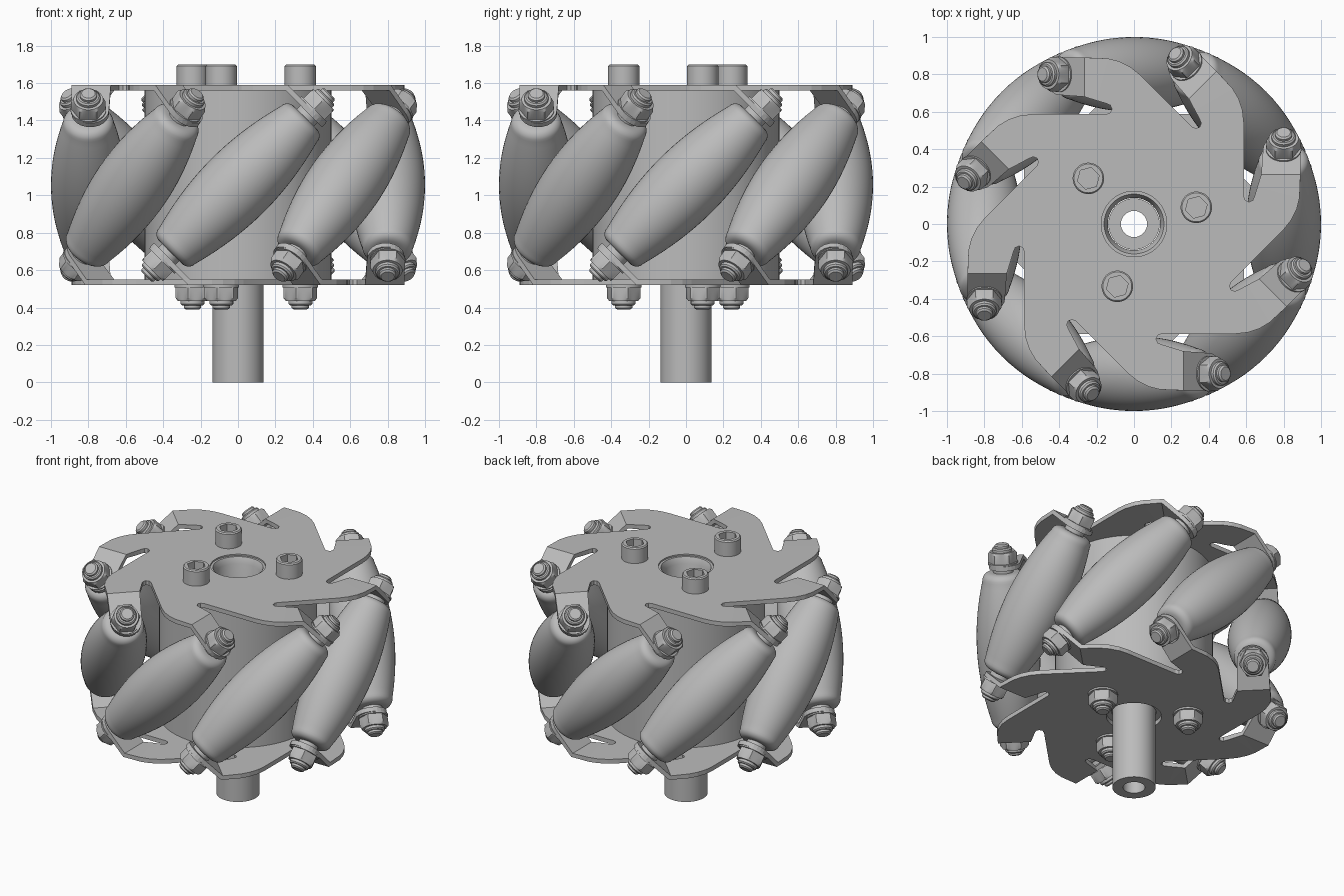
import bpy, bmesh
from math import pi, cos, sin, sqrt, radians
from mathutils import Matrix, Vector

old = bpy.data.objects.get("Cube")
if old:
    bpy.data.objects.remove(old, do_unlink=True)

GREY = (0.5, 0.5, 0.5, 1)
metal = bpy.data.materials.new("plain grey")
metal.use_nodes = True
metal.diffuse_color = GREY
metal.node_tree.nodes["Principled BSDF"].inputs["Base Color"].default_value = GREY

MID = 1.055      # height of the wheel's middle
AXIS = 0.8       # distance of the roller axes from the wheel axis
PLATE = 0.52     # plate height above or below the middle
STEP = pi / 4    # eight rollers


def finish_mesh(name, bm, smooth=True):
    bmesh.ops.recalc_face_normals(bm, faces=bm.faces)
    mesh = bpy.data.meshes.new(name)
    bm.to_mesh(mesh)
    bm.free()
    mesh.materials.append(metal)
    if smooth:
        mesh.shade_smooth()
        mesh.set_sharp_from_angle(angle=radians(32))
    return mesh


def place(name, mesh, matrix=Matrix()):
    obj = bpy.data.objects.new(name, mesh)
    bpy.context.collection.objects.link(obj)
    obj.matrix_world = matrix
    return obj


def lathe(name, profile, segs=48, closed=False):
    """Revolve (radius, height) points; a third item 'hex' makes that ring six-sided."""
    bm = bmesh.new()
    rings = []
    for r, z, *kind in profile:
        ring = []
        for i in range(segs):
            a = 2 * pi * i / segs
            rad = r / cos((a % (pi / 3)) - pi / 6) if kind else r
            ring.append(bm.verts.new((rad * cos(a), rad * sin(a), z)))
        rings.append(ring)
    pairs = list(zip(rings, rings[1:]))
    if closed:
        pairs.append((rings[-1], rings[0]))
    for low, high in pairs:
        for i in range(segs):
            j = (i + 1) % segs
            bm.faces.new((low[i], low[j], high[j], high[i]))
    if not closed:
        bm.faces.new(rings[0])
        bm.faces.new(rings[-1])
    return finish_mesh(name, bm)


def plate_mesh():
    """Pinwheel side plate with a bent tab on each of its eight arms."""
    arm = [(0.52, -0.31), (0.80, -0.03), (0.84, 0.02), (0.87, 0.08), (0.885, 0.14),
           (0.89, 0.26), (0.68, 0.26), (0.66, 0.20), (0.645, 0.15), (0.635, 0.127),
           (0.615, 0.118), (0.595, 0.128)]
    bend = 5
    bm = bmesh.new()
    outline, tabs = [], []
    for k in range(8):
        rot = Matrix.Rotation(k * STEP, 4, "Z")
        verts = [bm.verts.new(rot @ Vector((x, y, 0))) for x, y in arm]
        outline += verts
        # tab slopes down at 45 degrees and ends in a half circle round the axle
        tab = [verts[bend + 1], verts[bend]]
        for i in range(13):
            a = pi * i / 12
            drop = (0.183 + 0.1 * sin(a)) * sqrt(0.5)
            tab.append(bm.verts.new(rot @ Vector((0.79 + 0.1 * cos(a), 0.26 + drop, -drop))))
        tabs.append(tab)
    bore = [bm.verts.new((0.175 * cos(pi * i / 24), 0.175 * sin(pi * i / 24), 0)) for i in range(48)]
    edges = [bm.edges.new((loop[i - 1], loop[i])) for loop in (outline, bore) for i in range(len(loop))]
    bmesh.ops.triangle_fill(bm, use_beauty=True, edges=edges)
    for tab in tabs:
        bm.faces.new(tab)
    return finish_mesh("plate", bm, smooth=False)


# Side plates
plate = plate_mesh()
for name, flip, z in (("top_plate", 0, MID + PLATE), ("bottom_plate", pi, MID - PLATE)):
    obj = place(name, plate, Matrix.Translation((0, 0, z)) @ Matrix.Rotation(flip, 4, "X"))
    mod = obj.modifiers.new("thickness", "SOLIDIFY")
    mod.thickness = 0.03
    mod.offset = 0

# Hub drum and hollow drive shaft
top, bottom = MID + PLATE - 0.015, MID - PLATE + 0.015
place("hub_drum", lathe("hub_drum", [(0.5, bottom), (0.5, top), (0.175, top), (0.175, top + 0.02),
      (0.16, top + 0.02), (0.14, top - 0.02), (0.14, bottom)], 64, True))
place("drive_shaft", lathe("drive_shaft", [(0.07, 0), (0.137, 0), (0.137, 1.3), (0.07, 1.3)], 48, True))

# Barrel roller: its surface follows the wheel's outer circle
half = []
for i in range(13):
    t = 0.46 * i / 12
    half.append((1 - sqrt(AXIS ** 2 + t * t / 2), t))
r_end = half[-1][0]
for i in range(1, 6):
    a = pi / 2 * i / 5
    half.append((r_end - 0.05 + 0.05 * cos(a), 0.46 + 0.05 * sin(a)))
half += [(0.065, 0.51), (0.065, 0.54)]
roller = lathe("roller", [(r, -t) for r, t in reversed(half[1:])] + half)

# Lock nut with washer, chamfered hexagon, collar and rounded stud end
nut = lathe("nut", [(0.095, 0), (0.095, 0.012), (0.08, 0.012, "hex"), (0.08, 0.07, "hex"),
                    (0.079, 0.084), (0.064, 0.084), (0.064, 0.1), (0.056, 0.108), (0.046, 0.108),
                    (0.046, 0.122), (0.036, 0.13)])

for k in range(8):
    base = (Matrix.Rotation(k * STEP, 4, "Z") @ Matrix.Translation((AXIS, 0, MID))
            @ Matrix.Rotation(-STEP, 4, "X"))
    place(f"roller_{k + 1}", roller, base)
    for end, flip in (("upper", 0), ("lower", pi)):
        place(f"{end}_roller_nut_{k + 1}", nut,
              base @ Matrix.Rotation(flip, 4, "X") @ Matrix.Translation((0, 0, 0.563)))

# Three clamping bolts: socket heads on top, nuts below
head = lathe("bolt_head", [(0.084, 0), (0.084, 0.1), (0.077, 0.108), (0.052, 0.108, "hex"),
                           (0.052, 0.05, "hex")])
for k in range(3):
    spin = Matrix.Rotation(radians(15 + 120 * k), 4, "Z")
    place(f"clamp_bolt_{k + 1}", head, spin @ Matrix.Translation((0.345, 0, top + 0.03)))
    place(f"clamp_nut_{k + 1}", nut,
          spin @ Matrix.Translation((0.345, 0, bottom - 0.03)) @ Matrix.Rotation(pi, 4, "X"))
